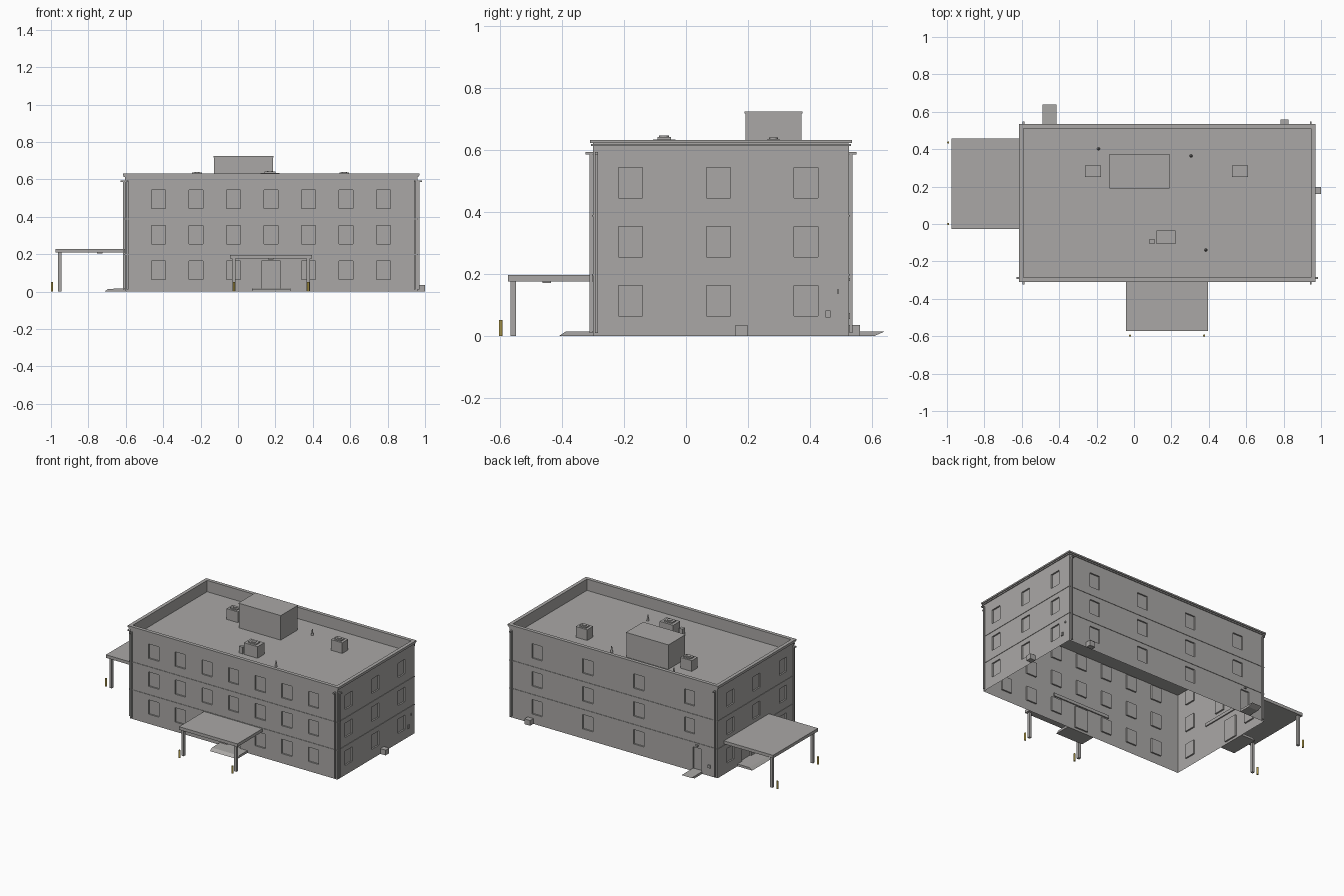
import bpy, bmesh
from mathutils import Vector

cube = bpy.data.objects.get("Cube")
if cube:
    bpy.data.objects.remove(cube, do_unlink=True)


def material(name, colour):
    m = bpy.data.materials.new(name)
    m.diffuse_color = (*colour, 1)
    m.use_nodes = True
    m.node_tree.nodes["Principled BSDF"].inputs["Base Color"].default_value = (*colour, 1)
    return m


GREY = material("concrete grey", (0.40, 0.39, 0.38))
YELLOW = material("safety yellow", (0.45, 0.34, 0.07))

# Main wall planes, storeys and roof level
X0, X1, Y0, Y1 = -0.605, 0.96, -0.30, 0.525
ROOF, TOP = 0.555, 0.615
STOREYS = (0.065, 0.255, 0.445)
WIN_W, WIN_H, RECESS = 0.077, 0.098, 0.01


def finish(name, bm, mat=GREY):
    mesh = bpy.data.meshes.new(name)
    bm.to_mesh(mesh)
    bm.free()
    ob = bpy.data.objects.new(name, mesh)
    mesh.materials.append(mat)
    bpy.context.collection.objects.link(ob)
    return ob


def add_box(bm, x0, x1, y0, y1, z0, z1):
    made = bmesh.ops.create_cube(bm, size=1)["verts"]
    for v in made:
        v.co = Vector(((x0 + x1) / 2 + v.co.x * (x1 - x0),
                       (y0 + y1) / 2 + v.co.y * (y1 - y0),
                       (z0 + z1) / 2 + v.co.z * (z1 - z0)))
    return made


def box(name, *bounds):
    bm = bmesh.new()
    add_box(bm, *bounds)
    return finish(name, bm)


def ring(name, out, inset, z0, z1):
    """Rectangular band around the building: out beyond the walls, inset within them."""
    bm = bmesh.new()
    loops = []
    for d, z in ((out, z0), (out, z1), (-inset, z1), (-inset, z0)):
        loops.append([bm.verts.new(p) for p in (
            (X0 - d, Y0 - d, z), (X1 + d, Y0 - d, z), (X1 + d, Y1 + d, z), (X0 - d, Y1 + d, z))])
    for a, b in zip(loops, loops[1:] + loops[:1]):
        for i in range(4):
            j = (i + 1) % 4
            bm.faces.new((a[i], a[j], b[j], b[i]))
    finish(name, bm)


def cylinder(name, x, y, z0, z1, r0, r1, sides=12, mat=GREY):
    bm = bmesh.new()
    bmesh.ops.create_cone(bm, cap_ends=True, segments=sides, radius1=r0, radius2=r1, depth=z1 - z0)
    bmesh.ops.translate(bm, verts=bm.verts, vec=(x, y, (z0 + z1) / 2))
    return finish(name, bm, mat)


def wall(name, origin, along, length, holes):
    """Wall sheet with recessed openings; holes are (u0, u1, z0, z1)."""
    bm = bmesh.new()
    along, origin = Vector(along), Vector(origin)
    inward = -along.cross(Vector((0, 0, 1)))

    def quad(*pts):
        bm.faces.new([bm.verts.new(origin + along * u + Vector((0, 0, z)) + inward * d)
                      for u, z, d in pts])

    us = sorted({0, length, *(u for h in holes for u in h[:2])})
    zs = sorted({0, TOP, *(z for h in holes for z in h[2:])})
    for a, b in zip(us, us[1:]):
        for c, d in zip(zs, zs[1:]):
            um, zm = (a + b) / 2, (c + d) / 2
            if not any(h[0] < um < h[1] and h[2] < zm < h[3] for h in holes):
                quad((a, c, 0), (b, c, 0), (b, d, 0), (a, d, 0))
    for a, b, c, d in holes:
        corners = [(a, c), (b, c), (b, d), (a, d)]
        quad(*[(u, z, RECESS) for u, z in corners])
        for p, q in zip(corners, corners[1:] + corners[:1]):
            quad((*p, 0), (*q, 0), (*q, RECESS), (*p, RECESS))
    bmesh.ops.remove_doubles(bm, verts=bm.verts, dist=0.0001)
    finish(name, bm)


def openings(centres, door=None, door_w=0.10, skip=0.06):
    """Windows on every storey, with a door replacing the nearest ground window."""
    found = []
    for i, z in enumerate(STOREYS):
        for c in centres:
            if i == 0 and door is not None and abs(c - door) < skip:
                continue
            found.append((c - WIN_W / 2, c + WIN_W / 2, z, z + WIN_H))
    if door is not None:
        found.append((door - door_w / 2, door + door_w / 2, 0.016, 0.165))
    return found


# Walls with recessed windows and doors
front = [-0.425 + 0.2005 * i - X0 for i in range(7)]
back = [X1 - (0.755 - 0.383 * i) for i in range(4)]
side = [-0.179, 0.105, 0.387]
wall("front_wall", (X0, Y0, 0), (1, 0, 0), X1 - X0, openings(front, 0.176 - X0))
wall("left_wall", (X1, Y0, 0), (0, 1, 0), Y1 - Y0, openings([y - Y0 for y in side]))
wall("back_wall", (X1, Y1, 0), (-1, 0, 0), X1 - X0, openings(back, X1 + 0.452, 0.065, 0.09))
wall("right_wall", (X0, Y1, 0), (0, -1, 0), Y1 - Y0,
     openings([Y1 - y for y in side], Y1 - 0.21, 0.10, 0.12))

# Parapet, coping and belt courses
ring("parapet", -0.001, 0.014, ROOF, 0.624)
ring("cornice", 0.006, 0.004, 0.612, 0.620)
ring("coping", 0.010, 0.014, 0.622, 0.632)
for n, z in enumerate((0.195, 0.385)):
    ring(f"belt_course_{n + 1}", 0.003, 0.0, z, z + 0.005)
box("roof_deck", X0 + 0.002, X1 - 0.002, Y0 + 0.002, Y1 - 0.002, ROOF - 0.005, ROOF)

# Rooftop plant room with a thin cap
box("plant_room", -0.127, 0.187, 0.192, 0.372, ROOF, 0.72)
box("plant_room_cap", -0.13, 0.19, 0.189, 0.375, 0.718, 0.724)


# Rooftop air units: body, raised lid and round fan
def air_unit(name, x0, x1, y0, y1, top):
    cx, cy = (x0 + x1) / 2, (y0 + y1) / 2
    w, d = (x1 - x0) / 2, (y1 - y0) / 2
    box(name + "_body", x0, x1, y0, y1, ROOF, top - 0.012)
    box(name + "_lid", cx - w * 0.6, cx + w * 0.6, cy - d * 0.6, cy + d * 0.6, top - 0.012, top - 0.004)
    cylinder(name + "_fan", cx, cy, top - 0.004, top, d * 0.45, d * 0.45, 16)


air_unit("air_unit_right", -0.262, -0.176, 0.25, 0.313, 0.640)
air_unit("air_unit_left", 0.525, 0.61, 0.25, 0.313, 0.640)
air_unit("air_unit_front", 0.12, 0.222, -0.107, -0.034, 0.646)
box("small_roof_box", 0.082, 0.110, -0.107, -0.080, ROOF, 0.60)
for n, (x, y) in enumerate([(0.305, 0.364), (0.384, -0.139), (-0.19, 0.402)]):
    cylinder(f"roof_vent_{n + 1}", x, y, ROOF, ROOF + 0.04, 0.008, 0.003)

# Entrance canopies with posts and ceiling lamps
box("front_canopy", -0.043, 0.396, -0.573, Y0 + 0.008, 0.176, 0.197)
box("right_canopy", -0.975, X0 + 0.008, -0.028, 0.456, 0.208, 0.229)
box("front_canopy_lamp", 0.16, 0.19, -0.462, -0.435, 0.171, 0.176)
box("right_canopy_lamp", -0.755, -0.725, 0.198, 0.228, 0.203, 0.208)
for n, x in enumerate((-0.022, 0.375)):
    box(f"front_canopy_post_{n + 1}", x - 0.009, x + 0.009, -0.565, -0.547, 0, 0.176)
    cylinder(f"front_bollard_{n + 1}", x, -0.597, 0, 0.052, 0.006, 0.006, 12, YELLOW)
for n, y in enumerate((0.0, 0.436)):
    box(f"right_canopy_post_{n + 1}", -0.963, -0.945, y - 0.009, y + 0.009, 0, 0.208)
    cylinder(f"right_bollard_{n + 1}", -0.994, y, 0, 0.052, 0.006, 0.006, 12, YELLOW)


# Door landings with one sloping outer edge
def landing(name, bounds, axis, limit, slope):
    bm = bmesh.new()
    for v in add_box(bm, *bounds):
        if v.co.z > 0.01 and abs(v.co[axis] - limit) < 0.001:
            v.co[axis] += slope
            v.co.z -= 0.001
    finish(name, bm)


landing("front_landing", (0.075, 0.28, -0.41, Y0, 0, 0.016), 1, -0.41, 0.022)
landing("right_landing", (-0.715, X0, 0.11, 0.31, 0, 0.016), 0, -0.715, 0.022)
landing("back_landing", (-0.49, -0.415, Y1, 0.605, 0, 0.016), 1, 0.605, 0.035)

# Ground level cabinets and wall plates
box("left_cabinet", X1, 1.0, 0.16, 0.198, 0, 0.036)
box("back_cabinet", 0.782, 0.825, Y1, 0.56, 0, 0.036)
box("left_meter", X1, X1 + 0.007, 0.450, 0.466, 0.06, 0.083)
box("left_socket", X1, X1 + 0.007, 0.486, 0.493, 0.138, 0.15)
box("back_meter", -0.552, -0.535, Y1, Y1 + 0.007, 0.055, 0.075)
box("back_lamp", -0.46, -0.445, Y1, Y1 + 0.008, 0.178, 0.188)

# Downspouts at the corners, each with an outlet near the top
spouts = [(X0 + 0.015, Y0, 0, -1), (X1 - 0.015, Y0, 0, -1), (X0 + 0.015, Y1, 0, 1),
          (X1 - 0.015, Y1, 0, 1), (X0, Y0 + 0.012, -1, 0), (X1, Y0 + 0.012, 1, 0)]
for n, (x, y, dx, dy) in enumerate(spouts):
    px, py = x + dx * 0.006, y + dy * 0.006
    box(f"downspout_{n + 1}", px - 0.005, px + 0.005, py - 0.005, py + 0.005, 0.01, 0.59)
    ox, oy = x + dx * 0.012, y + dy * 0.012
    box(f"outlet_{n + 1}", ox - 0.005 - abs(dx) * 0.007, ox + 0.005 + abs(dx) * 0.007,
        oy - 0.005 - abs(dy) * 0.007, oy + 0.005 + abs(dy) * 0.007, 0.586, 0.594)
